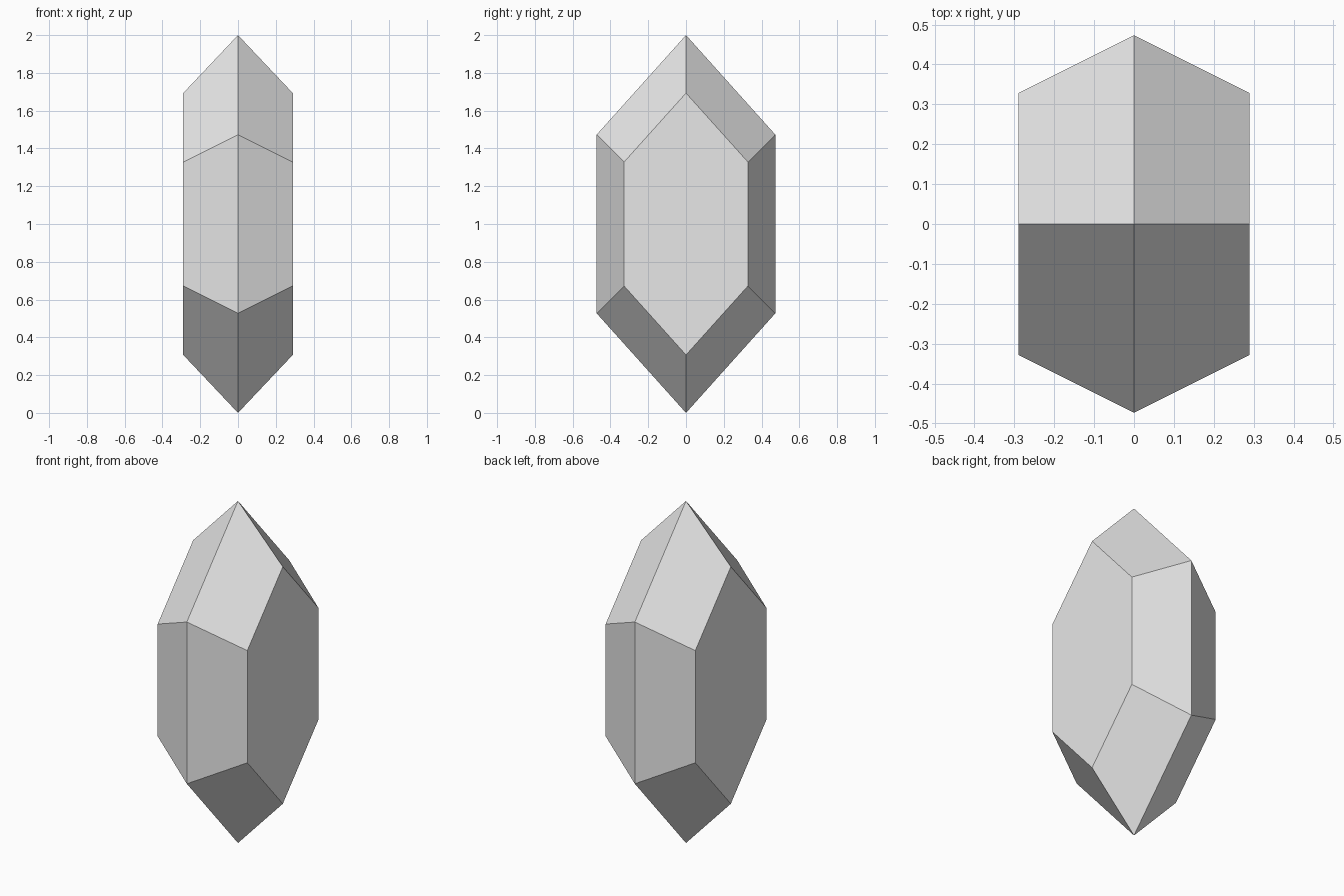
import bpy
import bmesh

cube = bpy.data.objects.get("Cube")
if cube:
    bpy.data.objects.remove(cube, do_unlink=True)

# Plain grey crystal colour
grey = bpy.data.materials.new("crystal_grey")
grey.use_nodes = True
grey.diffuse_color = (0.8, 0.8, 0.8, 1)
grey.node_tree.nodes["Principled BSDF"].inputs["Base Color"].default_value = (0.8, 0.8, 0.8, 1)

MID_Z = 1.0


def hexagon(bm, x, half_width, shoulder, tip):
    """Upright six-sided outline in the plane at x."""
    outline = [(0, tip), (half_width, shoulder), (half_width, -shoulder),
               (0, -tip), (-half_width, -shoulder), (-half_width, shoulder)]
    return [bm.verts.new((x, y, MID_Z + z)) for y, z in outline]


# Cut crystal: wide girdle outline bevelled to a flat hexagon on each side
bm = bmesh.new()
girdle = hexagon(bm, 0, 0.473, 0.473, 1.0)
for side in (-1, 1):
    table = hexagon(bm, side * 0.29, 0.328, 0.328, 0.693)
    bm.faces.new(table)
    for i in range(6):
        j = (i + 1) % 6
        bm.faces.new((girdle[i], girdle[j], table[j], table[i]))
bmesh.ops.recalc_face_normals(bm, faces=bm.faces)

mesh = bpy.data.meshes.new("crystal")
bm.to_mesh(mesh)
bm.free()
mesh.materials.append(grey)
crystal = bpy.data.objects.new("crystal", mesh)
bpy.context.collection.objects.link(crystal)
